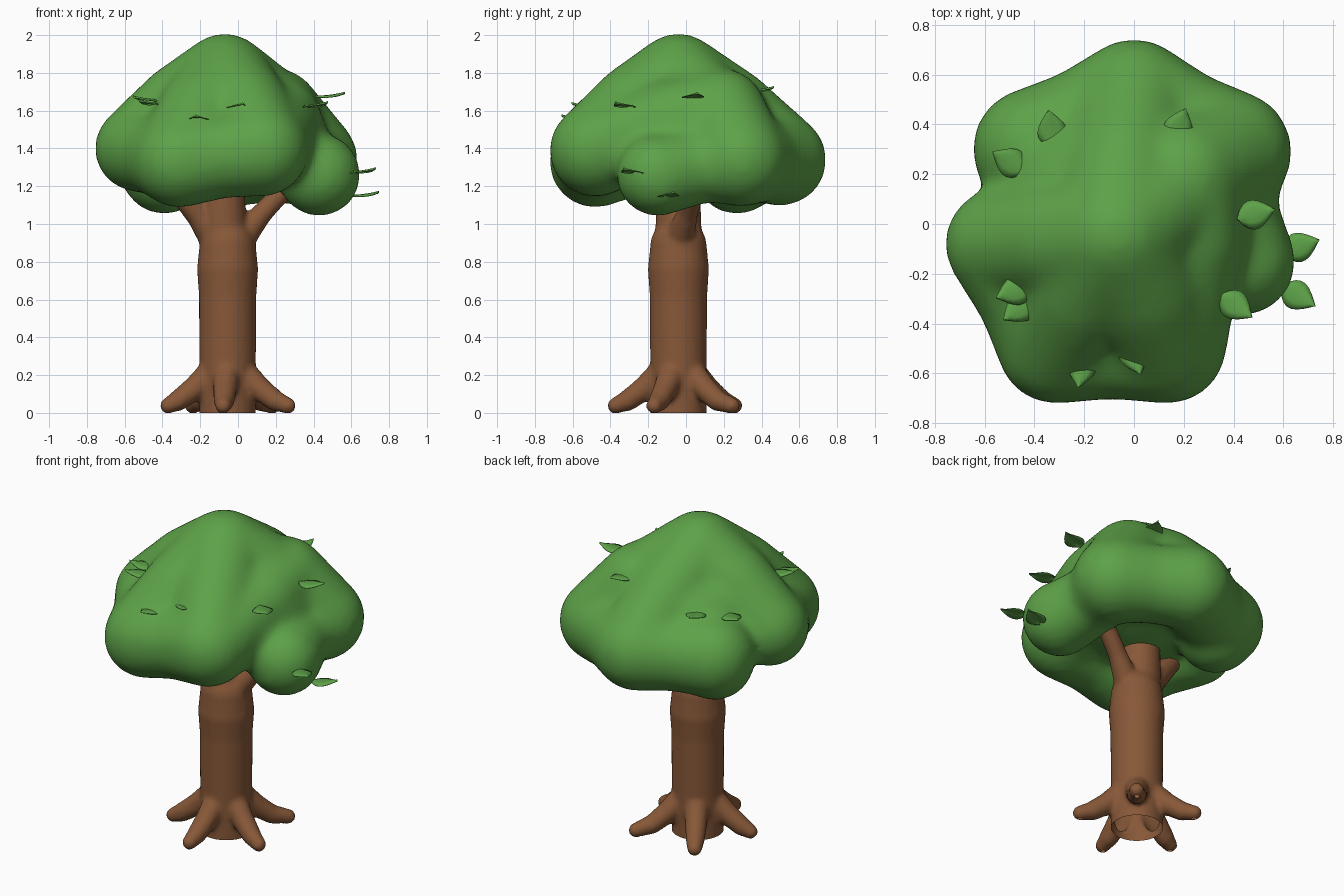
import bpy, bmesh, math
from mathutils import Vector, Matrix

if "Cube" in bpy.data.objects:
    bpy.data.objects.remove(bpy.data.objects["Cube"], do_unlink=True)


def material(name, color):
    mat = bpy.data.materials.new(name)
    mat.use_nodes = True
    mat.diffuse_color = color
    mat.node_tree.nodes["Principled BSDF"].inputs["Base Color"].default_value = color
    return mat


leaf_green = material("leaf green", (0.11, 0.36, 0.065, 1))
bark_brown = material("bark brown", (0.245, 0.098, 0.04, 1))


def add_limb(bm, *points):
    # tapered segments joined by balls; each point is (x, y, z, radius)
    for a, b in zip(points, points[1:]):
        pa, pb = Vector(a[:3]), Vector(b[:3])
        turn = (pb - pa).to_track_quat('Z', 'Y').to_matrix().to_4x4()
        bmesh.ops.create_cone(bm, cap_ends=True, segments=32, radius1=a[3], radius2=b[3],
                              depth=(pb - pa).length,
                              matrix=Matrix.Translation((pa + pb) / 2) @ turn)
    for p in points:
        bmesh.ops.create_icosphere(bm, subdivisions=4, radius=p[3],
                                   matrix=Matrix.Translation(p[:3]))


def halfway(a, b, rise, swell):
    # point between two others, lifted and thickened
    x, y, z, r = [(p + q) / 2 for p, q in zip(a, b)]
    return (x, y, z + rise, r + swell)


def finish(bm, name, mat):
    mesh = bpy.data.meshes.new(name)
    bm.to_mesh(mesh)
    bm.free()
    mesh.materials.append(mat)
    mesh.shade_smooth()
    obj = bpy.data.objects.new(name, mesh)
    bpy.context.collection.objects.link(obj)
    return obj


def melt(obj, voxel, rounds):
    # fuse overlapping solids into one soft skin
    remesh = obj.modifiers.new("fuse", 'REMESH')
    remesh.mode = 'VOXEL'
    remesh.voxel_size = voxel
    remesh.use_smooth_shade = True
    smooth = obj.modifiers.new("soften", 'SMOOTH')
    smooth.factor = 0.5
    smooth.iterations = rounds


# Trunk, branches and five roots, open underneath
bm = bmesh.new()
tx, ty = -0.055, -0.04
add_limb(bm, *[(tx, ty, z, r) for z, r in
               ((-0.1, 0.15), (0.25, 0.15), (0.62, 0.152), (0.76, 0.162), (0.88, 0.15))],
         (tx - 0.02, ty, 0.98, 0.122), (tx - 0.03, ty, 1.3, 0.112))
add_limb(bm, (tx + 0.06, ty, 0.91, 0.08), (0.13, 0.01, 1.06, 0.055), (0.32, 0.07, 1.26, 0.052))
add_limb(bm, (tx - 0.05, ty, 0.9, 0.09), (-0.2, -0.06, 1.04, 0.07), (-0.36, -0.1, 1.24, 0.06))
for i, reach in enumerate((0.37, 0.35, 0.325, 0.335, 0.345)):
    angle = math.radians(50 + 72 * i)
    add_limb(bm, *[(tx + d * math.cos(angle), ty + d * math.sin(angle), z, r)
                   for d, z, r in ((0.08, 0.22, 0.075), (0.18, 0.13, 0.064),
                                   (0.27, 0.065, 0.056), (reach, 0.038, 0.043))])
trunk = finish(bm, "trunk", bark_brown)
melt(trunk, 0.014, 6)
bm = bmesh.new()
bm.from_object(trunk, bpy.context.evaluated_depsgraph_get())
bmesh.ops.bisect_plane(bm, geom=bm.verts[:] + bm.edges[:] + bm.faces[:],
                       plane_co=(0, 0, 0), plane_no=(0, 0, 1), clear_inner=True)
trunk.modifiers.clear()
bm.to_mesh(trunk.data)
bm.free()

# Crown: lobes tied to the peak by ridges and to their neighbours by a rim
peak = (-0.07, -0.04, 1.765, 0.245)
left = (-0.53, -0.08, 1.4, 0.23)
front_left = (-0.31, -0.48, 1.33, 0.245)
front_right = (0.13, -0.48, 1.39, 0.245)
back = (0, 0.5, 1.34, 0.245)
back_left = (0.385, 0.29, 1.34, 0.25)
shoulder = (0.21, -0.06, 1.54, 0.235)
side = (0.43, -0.15, 1.26, 0.22)
back_right = (-0.4, 0.3, 1.33, 0.25)

bm = bmesh.new()
for lobe in (left, front_left, front_right, back, back_left):
    add_limb(bm, peak, halfway(peak, lobe, 0.03, 0), lobe)
for a, b in ((left, front_left), (front_left, front_right), (back, back_left),
             (back_right, back)):
    add_limb(bm, a, halfway(a, b, 0, -0.02), b)
add_limb(bm, front_right, shoulder, (0.2, 0.19, 1.59, 0.235), back_left,
         (0.37, 0.08, 1.31, 0.2), side)
add_limb(bm, back_right, (-0.39, 0.27, 1.28, 0.23))
bmesh.ops.create_icosphere(bm, subdivisions=4, radius=0.5,
                           matrix=Matrix.Translation((-0.03, 0, 1.48))
                           @ Matrix.Diagonal((1, 1, 0.62, 1)))
melt(finish(bm, "crown", leaf_green), 0.025, 20)

# Loose leaves: position of the leaf middle and heading in degrees
leaves = [
    (-0.33, 0.38, 1.6, 100), (0.18, 0.39, 1.71, 70), (-0.5, 0.25, 1.58, 150),
    (-0.48, -0.27, 1.66, 200), (-0.46, -0.34, 1.64, 215), (0.49, 0.04, 1.68, 15),
    (0.67, -0.09, 1.155, 20), (0.66, -0.29, 1.28, -30), (0.41, -0.33, 1.63, -35),
    (-0.21, -0.58, 1.56, -100), (0, -0.53, 1.625, -70),
]
for i, (x, y, z, heading) in enumerate(leaves):
    bm = bmesh.new()
    bmesh.ops.create_grid(bm, x_segments=8, y_segments=4, size=1)
    for v in bm.verts:
        t = (v.co.x + 1) / 2
        half_width = 0.06 * math.sin(math.pi * t ** 0.8)
        v.co = Vector((0.16 * (t - 0.5), v.co.y * half_width, 0.02 * t * t - 0.01 * v.co.y ** 2))
    bmesh.ops.remove_doubles(bm, verts=bm.verts, dist=0.0005)
    bmesh.ops.solidify(bm, geom=bm.faces[:], thickness=0.004)
    leaf = finish(bm, "leaf_%d" % (i + 1), leaf_green)
    leaf.location = (x, y, z)
    leaf.rotation_euler.z = math.radians(heading)
